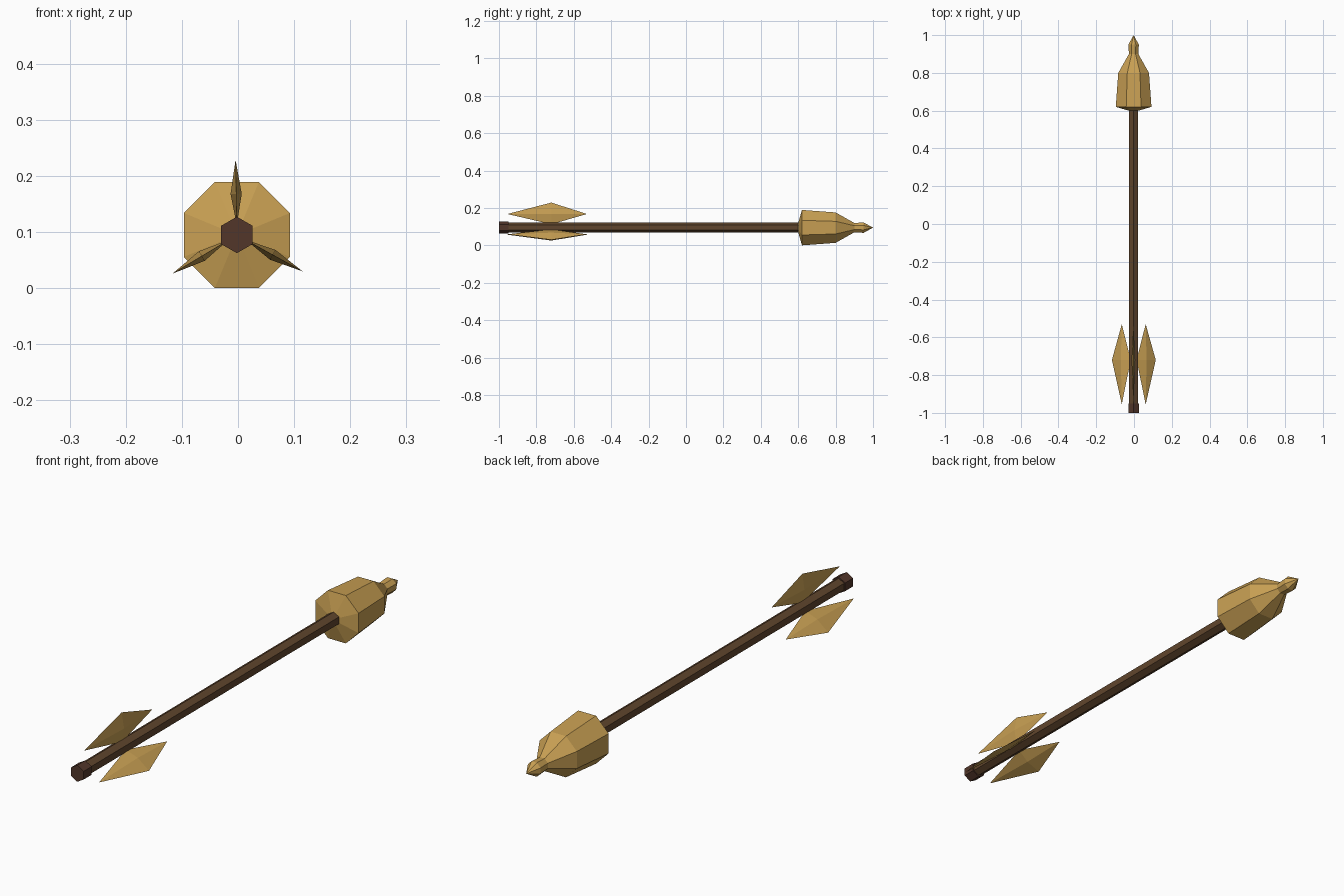
import bpy, bmesh
from math import sin, cos, radians, tau

cube = bpy.data.objects.get("Cube")
if cube:
    bpy.data.objects.remove(cube, do_unlink=True)

CX, CZ = -0.002, 0.095  # long axis of the shaft


def material(name, rgb):
    m = bpy.data.materials.new(name)
    m.use_nodes = True
    m.diffuse_color = (*rgb, 1)
    m.node_tree.nodes["Principled BSDF"].inputs["Base Color"].default_value = (*rgb, 1)
    return m


gold = material("gold", (0.58, 0.35, 0.087))
wood = material("brown wood", (0.118, 0.06, 0.026))
dark = material("dark wood", (0.085, 0.037, 0.023))


def finish(name, bm, mat):
    bmesh.ops.remove_doubles(bm, verts=bm.verts, dist=0.0001)
    bmesh.ops.recalc_face_normals(bm, faces=bm.faces)
    mesh = bpy.data.meshes.new(name)
    bm.to_mesh(mesh)
    bm.free()
    mesh.materials.append(mat)
    obj = bpy.data.objects.new(name, mesh)
    obj.location = (CX, 0, CZ)
    bpy.context.collection.objects.link(obj)
    return obj


def turned(name, profile, sides, start, mat):
    """Flat-sided solid around the y axis from (y, radius) pairs."""
    bm = bmesh.new()
    angles = [radians(start) + tau * i / sides for i in range(sides)]
    rings = [[bm.verts.new((r * cos(a), y, r * sin(a))) for a in angles]
             for y, r in profile]
    for a, b in zip(rings, rings[1:]):
        for i in range(sides):
            j = (i + 1) % sides
            bm.faces.new((a[i], a[j], b[j], b[i]))
    for ring, (y, r) in ((rings[0], profile[0]), (rings[-1], profile[-1])):
        if r > 0:
            bm.faces.new(ring)
    return finish(name, bm, mat)


def fin(name, angle):
    """Thin diamond vane pointing away from the shaft."""
    bm = bmesh.new()
    a = radians(angle)

    def point(radial, y, side):
        return bm.verts.new((radial * cos(a) - side * sin(a), y,
                             radial * sin(a) + side * cos(a)))

    mid, half = 0.073, 0.01
    rim = [point(mid, -0.955, 0), point(0.134, -0.72, 0),
           point(mid, -0.53, 0), point(0.018, -0.72, 0)]
    for side in (-half, half):
        peak = point(mid, -0.72, side)
        for i in range(4):
            bm.faces.new((rim[i], rim[(i + 1) % 4], peak))
    return finish(name, bm, gold)


# Shaft and end cap
turned("shaft", [(-0.96, 0.027), (0.62, 0.027)], 6, 30, wood)
turned("end_cap", [(-1, 0.0325), (-0.95, 0.0325)], 6, 30, dark)

# Faceted head with a small pointed tip
turned("head", [(0.6, 0.027), (0.62, 0.1023), (0.8, 0.088), (0.9, 0.027),
                (0.95, 0.03), (1, 0)], 8, 22.5, gold)

# Three vanes
for name, angle in (("top_fin", 91), ("right_fin", 211), ("left_fin", 331)):
    fin(name, angle)
